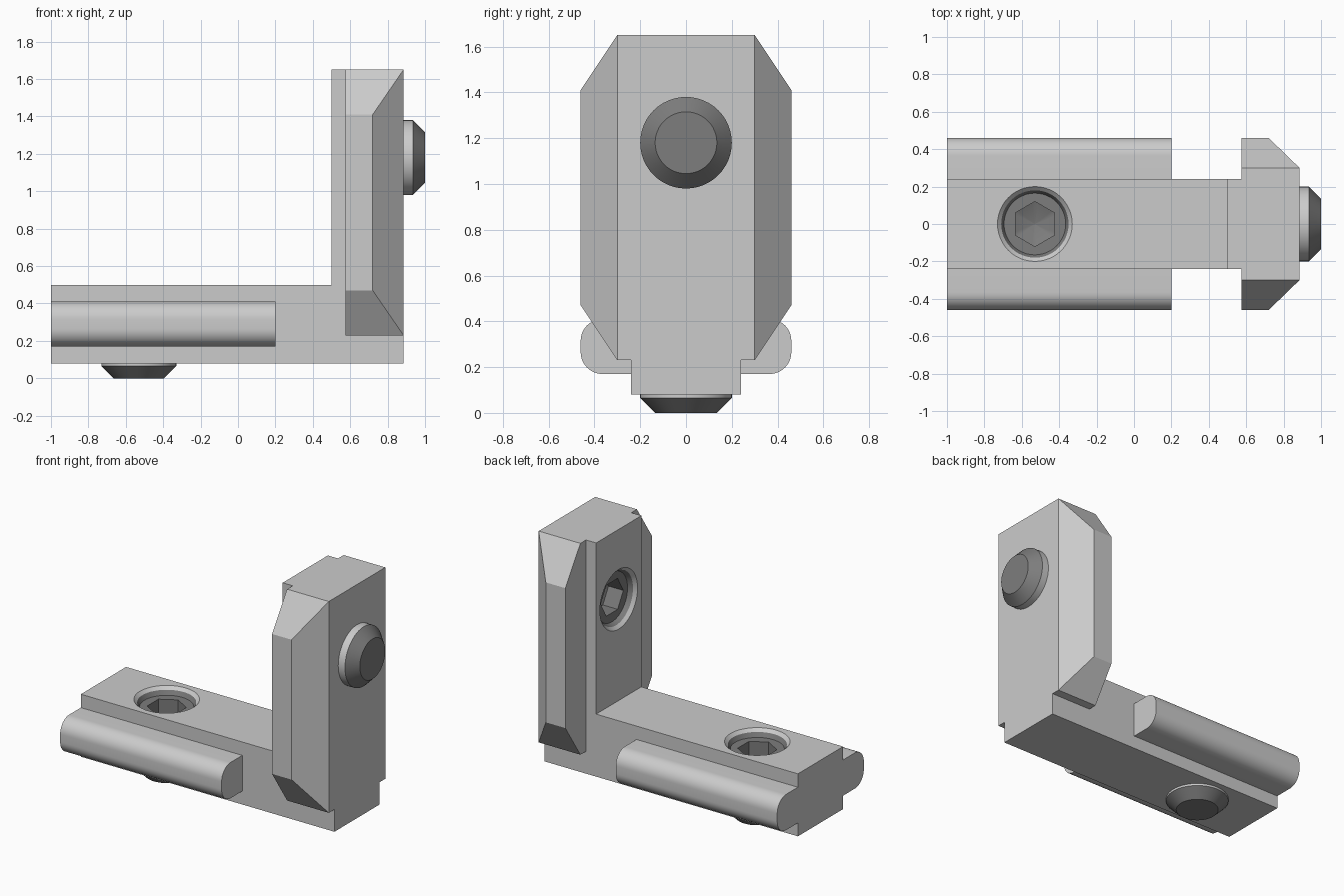
import bpy, bmesh, math
from mathutils import Matrix, Vector

cube = bpy.data.objects.get("Cube")
if cube:
    bpy.data.objects.remove(cube, do_unlink=True)


def material(name, value):
    m = bpy.data.materials.new(name)
    m.use_nodes = True
    colour = (value, value, value, 1)
    m.diffuse_color = colour
    m.node_tree.nodes["Principled BSDF"].inputs["Base Color"].default_value = colour
    return m


light = material("light grey metal", 0.60)
dark = material("dark grey metal", 0.205)


def finish(name, bm, mats=(light,)):
    bmesh.ops.recalc_face_normals(bm, faces=bm.faces)
    mesh = bpy.data.meshes.new(name)
    bm.to_mesh(mesh)
    bm.free()
    ob = bpy.data.objects.new(name, mesh)
    bpy.context.collection.objects.link(ob)
    for m in mats:
        mesh.materials.append(m)
    return ob


def activate(ob):
    bpy.ops.object.select_all(action='DESELECT')
    ob.select_set(True)
    bpy.context.view_layer.objects.active = ob


def smooth(ob):
    activate(ob)
    bpy.ops.object.shade_smooth_by_angle(angle=math.radians(25))


def extrude(name, points, offset):
    bm = bmesh.new()
    face = bm.faces.new([bm.verts.new(p) for p in points])
    new = bmesh.ops.extrude_face_region(bm, geom=[face])["geom"]
    verts = [v for v in new if isinstance(v, bmesh.types.BMVert)]
    bmesh.ops.translate(bm, verts=verts, vec=offset)
    return finish(name, bm)


SEG = 48


def lathe(name, rings, matrix, mats=(light,), rule=None):
    """Rings are (radius, height, hexagonal); both ends are closed."""
    bm = bmesh.new()
    loops = []
    for radius, h, is_hex in rings:
        loop = []
        for i in range(SEG):
            a = math.tau * i / SEG
            r = radius
            if is_hex:
                r *= math.cos(math.pi / 6) / math.cos(a % (math.pi / 3) - math.pi / 6)
            loop.append(bm.verts.new((-r * math.sin(a), r * math.cos(a), h)))
        loops.append(loop)
    for n, (a, b) in enumerate(zip(loops, loops[1:])):
        for i in range(SEG):
            j = (i + 1) % SEG
            f = bm.faces.new((a[i], a[j], b[j], b[i]))
            f.material_index = rule(n) if rule else 0
    for loop in (loops[0], loops[-1]):
        f = bm.faces.new(loop)
        f.material_index = 1 if rule else 0
    bm.transform(matrix)
    return finish(name, bm, mats)


# Two screw positions: local z runs from the tip to the socket
placements = {
    "base": Matrix.Translation((-0.53, 0, 0)),
    "upright": Matrix.Translation((1.0, 0, 1.18)) @ Matrix.Rotation(-math.pi / 2, 4, 'Y'),
}

# L-shaped body
outline = [(-1, 0.08), (0.885, 0.08), (0.885, 1.65), (0.5, 1.65), (0.5, 0.5), (-1, 0.5)]
body = extrude("bracket_body", [(x, -0.24, z) for x, z in outline], (0, 0.48, 0))

# Screw pockets with a bevelled rim
for name, matrix in placements.items():
    cutter = lathe("pocket_cutter", [(0.18, 0.25, 0), (0.18, 0.48, 0), (0.2, 0.5, 0),
                                     (0.2, 0.55, 0)], matrix)
    cutter.hide_render = True
    activate(body)
    mod = body.modifiers.new("pocket", 'BOOLEAN')
    mod.operation = 'DIFFERENCE'
    mod.solver = 'EXACT'
    mod.object = cutter
    bpy.ops.object.modifier_apply(modifier=mod.name)
    bpy.data.objects.remove(cutter, do_unlink=True)
smooth(body)

# Grub screws: dark tip, light shank, dark recessed head with a hex socket
screw_rings = [(0.135, 0, 0), (0.2, 0.065, 0), (0.2, 0.2, 0), (0.18, 0.22, 0),
               (0.18, 0.48, 0), (0.165, 0.45, 0), (0.12, 0.45, 1), (0.12, 0.34, 1),
               (0.002, 0.30, 1)]
for name, matrix in placements.items():
    smooth(lathe(name + "_screw", screw_rings, matrix, (light, dark),
                 lambda n: 0 if n in (1, 2, 3) else 1))

for side, s in (("left", 1), ("right", -1)):
    # "left" is the +y rail here only by pairing: back and front rails
    label = "back" if s > 0 else "front"

    # Rounded rail along the base
    R = 0.095
    profile = [(0.22, 0.17)]
    for cz, start in ((0.17 + R, -90), (0.41 - R, 0)):
        for k in range(13):
            a = math.radians(start + 7.5 * k)
            profile.append((0.46 - R + R * math.cos(a), cz + R * math.sin(a)))
    profile.append((0.22, 0.41))
    smooth(extrude(label + "_base_rail", [(-1, s * y, z) for y, z in profile], (1.2, 0, 0)))

    # Chamfered rail along the upright
    bm = bmesh.new()
    for zs, xs, y in (((0.23, 1.65), (0.575, 0.885), 0.22),
                      ((0.23, 1.65), (0.575, 0.885), 0.30),
                      ((0.47, 1.41), (0.575, 0.72), 0.46)):
        for z in zs:
            for x in xs:
                bm.verts.new((x, s * y, z))
    bmesh.ops.convex_hull(bm, input=bm.verts)
    bmesh.ops.dissolve_limit(bm, angle_limit=0.01, verts=bm.verts, edges=bm.edges)
    finish(label + "_upright_rail", bm)
